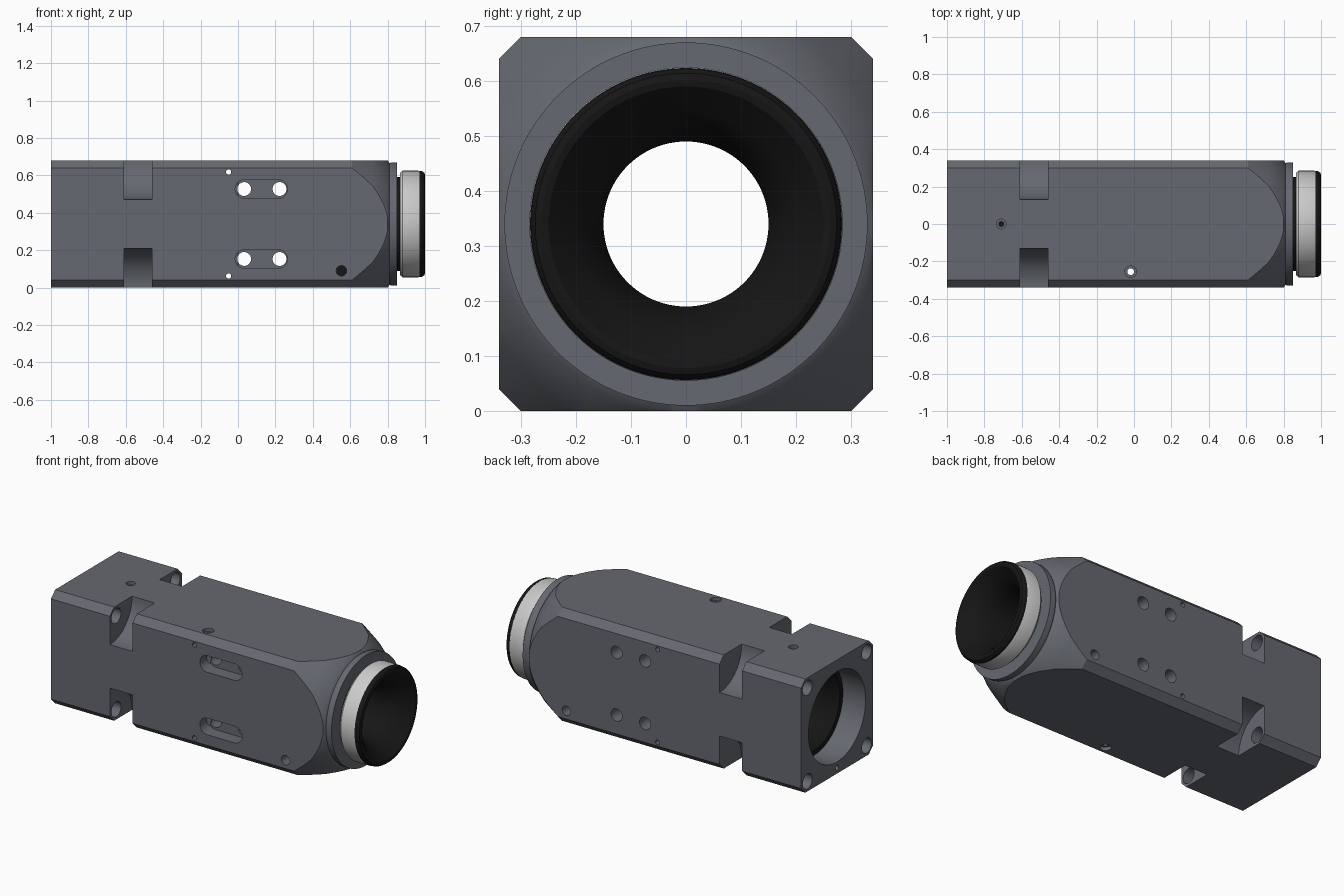
import bpy, bmesh, math
from mathutils import Vector

if "Cube" in bpy.data.objects:
    bpy.data.objects.remove(bpy.data.objects["Cube"])

CZ = 0.34   # height of the optical axis


def material(name, rgb):
    m = bpy.data.materials.new(name)
    m.diffuse_color = (*rgb, 1)
    m.use_nodes = True
    m.node_tree.nodes["Principled BSDF"].inputs["Base Color"].default_value = m.diffuse_color
    return m


BODY = material("dark_metal", (0.13, 0.14, 0.16))
BLACK = material("black", (0.008, 0.008, 0.008))


def finish(name, bm, mat=None):
    bmesh.ops.recalc_face_normals(bm, faces=bm.faces)
    me = bpy.data.meshes.new(name)
    bm.to_mesh(me)
    bm.free()
    ob = bpy.data.objects.new(name, me)
    bpy.context.collection.objects.link(ob)
    if mat:
        me.materials.append(mat)
    return ob


def lathe(name, profile, mat=None, n=96, ring=False):
    """Revolve (x, radius) points around the axis; ring closes the profile, otherwise ends are capped."""
    bm = bmesh.new()
    loops = [[bm.verts.new((x, r * math.cos(2 * math.pi * i / n), CZ + r * math.sin(2 * math.pi * i / n)))
              for i in range(n)] for x, r in profile]
    pairs = list(zip(loops, loops[1:]))
    if ring:
        pairs.append((loops[-1], loops[0]))
    else:
        bm.faces.new(loops[0])
        bm.faces.new(loops[-1])
    for a, b in pairs:
        for i in range(n):
            j = (i + 1) % n
            bm.faces.new((a[i], a[j], b[j], b[i]))
    return finish(name, bm, mat)


def rod(name, p, q, r, mat=None, n=32):
    """Cylinder from point p to point q."""
    p, q = Vector(p), Vector(q)
    bm = bmesh.new()
    bmesh.ops.create_cone(bm, cap_ends=True, segments=n, radius1=r, radius2=r, depth=(q - p).length)
    bm.transform((q - p).to_track_quat('Z', 'Y').to_matrix().to_4x4())
    bmesh.ops.translate(bm, verts=bm.verts, vec=(p + q) / 2)
    return finish(name, bm, mat)


def extrude(name, pts, vec, mat=None):
    bm = bmesh.new()
    f = bm.faces.new([bm.verts.new(p) for p in pts])
    new = bmesh.ops.extrude_face_region(bm, geom=[f])["geom"]
    bmesh.ops.translate(bm, verts=[v for v in new if isinstance(v, bmesh.types.BMVert)], vec=vec)
    return finish(name, bm, mat)


def combine(target, cutter, op='DIFFERENCE'):
    """Apply a boolean and discard the cutter."""
    cutter.hide_render = True
    bpy.context.view_layer.objects.active = target
    m = target.modifiers.new("cut", 'BOOLEAN')
    m.operation, m.solver, m.object = op, 'EXACT', cutter
    bpy.ops.object.modifier_apply(modifier=m.name)
    bpy.data.objects.remove(cutter)


def smooth(ob):
    bpy.ops.object.select_all(action='DESELECT')
    ob.select_set(True)
    bpy.context.view_layer.objects.active = ob
    bpy.ops.object.shade_smooth_by_angle(angle=math.radians(25))


# chamfered square housing with a turned nose
a, b = 0.34, 0.30
octagon = [(a, b), (b, a), (-b, a), (-a, b), (-a, -b), (-b, -a), (b, -a), (a, -b)]
housing = extrude("housing", [(-1, y, CZ + z) for y, z in octagon], (1.85, 0, 0), BODY)
combine(housing, lathe("nose_cutter", [(-1.1, 0.6), (0.35, 0.6), (0.61, 0.453), (0.72, 0.396), (0.80, 0.341),
                                       (0.81, 0.325), (0.82, 0.33), (0.9, 0.33)], BODY, 128), 'INTERSECT')

# main bore with rear counterbore
combine(housing, lathe("bore_cutter", [(-1.1, 0.27), (-0.65, 0.27), (-0.65, 0.2), (0.95, 0.2)], BODY))

# corner notches and the bolt holes that open into them
for sy in (-1, 1):
    for sz in (-1, 1):
        y, z = sy * 0.34, CZ + sz * 0.34
        combine(housing, rod("notch_cutter", (-0.61, y, z), (-0.46, y, z), 0.21, BODY, 64))
        y, z = sy * 0.28, CZ + sz * 0.28
        combine(housing, rod("bolt_cutter", (-1.1, y, z), (-0.55, y, z), 0.045, BODY))

# front slots with through holes and small pin holes
for s in (-1, 1):
    z = CZ + s * 0.187
    arc = [(0.125 + (0.09 if math.cos(t) > 0 else -0.09) + 0.05 * math.cos(t), -0.4, z + 0.05 * math.sin(t))
           for t in [(i + 0.5) * math.pi / 16 for i in range(32)]]
    combine(housing, extrude("slot_cutter", arc, (0, 0.14, 0), BODY))
    for x in (0.033, 0.222):
        combine(housing, rod("hole_cutter", (x, -0.5, z), (x, 0.5, z), 0.037, BODY))
    z = CZ + s * 0.278
    combine(housing, rod("pin_cutter", (-0.05, -0.5, z), (-0.05, 0.5, z), 0.014, BODY, 20))

# blind side holes with dark bottoms
for s in (-1, 1):
    combine(housing, rod("side_cutter", (0.553, s * 0.4, 0.09), (0.553, s * 0.24, 0.09), 0.028, BODY))
    rod("side_hole_plug", (0.553, s * 0.255, 0.09), (0.553, s * 0.235, 0.09), 0.0275, BLACK)

# stepped vertical holes and rear locating hole
for x, y, r, low in ((-0.018, -0.255, 0.018, -0.1), (-0.71, 0, 0.013, 0.5)):
    combine(housing, rod("drill_cutter", (x, y, low), (x, y, 0.8), r, BODY, 24))
    combine(housing, rod("step_cutter", (x, y, 0.66), (x, y, 0.8), r + 0.013, BODY, 24))
combine(housing, rod("step_cutter", (-0.018, -0.255, -0.1), (-0.018, -0.255, 0.02), 0.031, BODY, 24))
combine(housing, rod("rear_cutter", (-1.1, 0, 0.035), (-0.9, 0, 0.035), 0.015, BODY, 20))
smooth(housing)

# black sleeve inside the rear counterbore
sleeve = lathe("rear_sleeve", [(-0.85, 0.2695), (-0.85, 0.24), (-0.8, 0.2), (-0.68, 0.15),
                               (-0.655, 0.15), (-0.655, 0.2695)], BLACK, ring=True)

# black front barrel with rounded, funnelled eye cup
cup = lathe("eye_cup", [(0.55, 0.25), (0.868, 0.25), (0.875, 0.27), (0.97, 0.27), (0.97, 0.2835), (0.985, 0.282),
                        (0.996, 0.274), (1.0, 0.262), (0.997, 0.25), (0.985, 0.238), (0.95, 0.205),
                        (0.93, 0.187), (0.85, 0.15), (0.55, 0.15)], BLACK, ring=True)

# light metal ring around the cup
collar = lathe("metal_collar", [(0.865, 0.24), (0.865, 0.272), (0.88, 0.285), (0.965, 0.285), (0.972, 0.282),
                                (0.972, 0.24)], ring=True)
for ob in (sleeve, cup, collar):
    smooth(ob)
